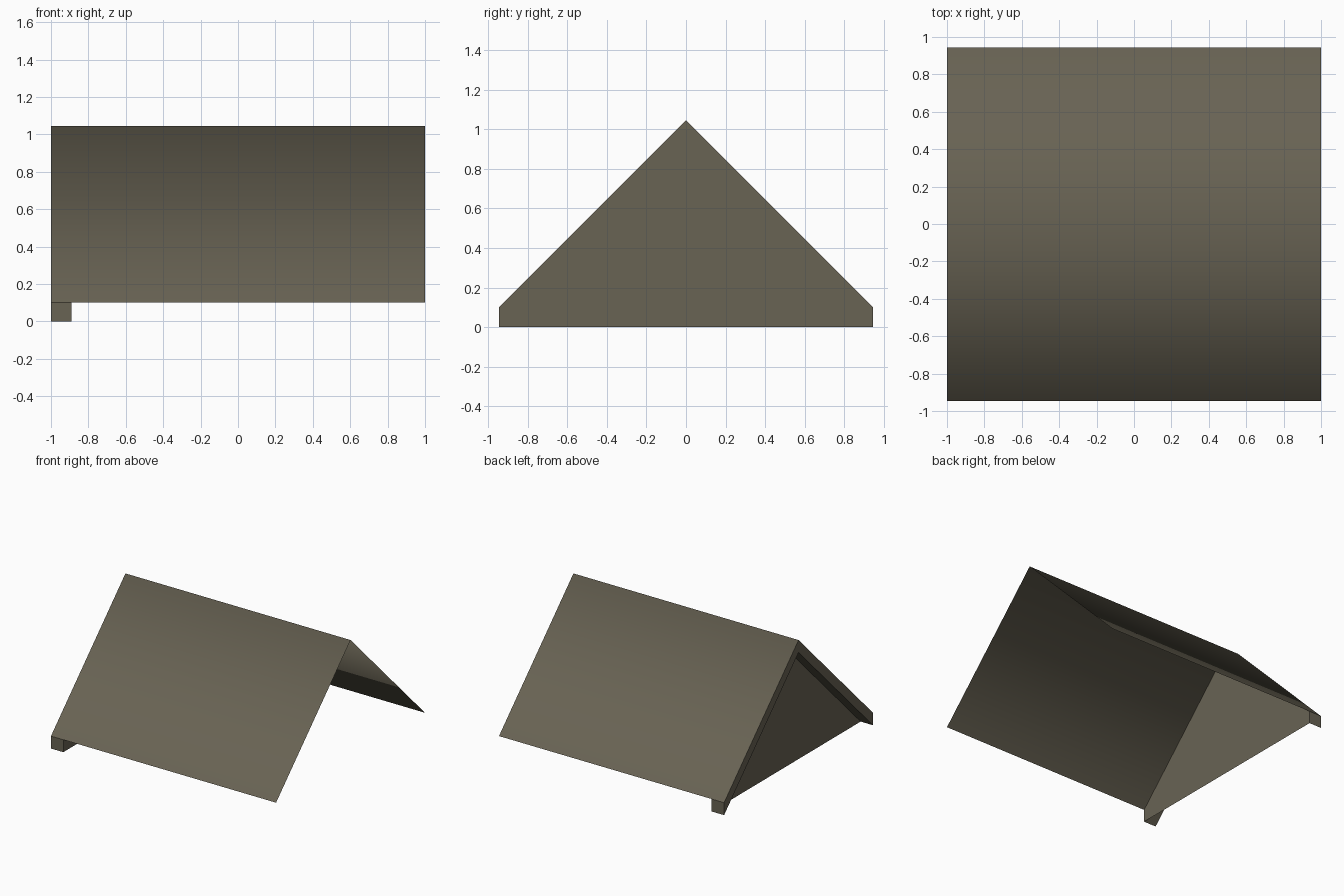
import bpy

if "Cube" in bpy.data.objects:
    bpy.data.objects.remove(bpy.data.objects["Cube"])

HALF_Y, RISE, DEPTH = 0.945, 0.945, 0.10      # half span, ridge rise, rafter depth
X0, X1, X_IN = -1.0, 1.0, -0.89               # gable end, open end, back of rafters

mat = bpy.data.materials.new("weathered grey brown")
mat.diffuse_color = (0.14, 0.125, 0.088, 1)
mat.use_nodes = True
mat.node_tree.nodes["Principled BSDF"].inputs["Base Color"].default_value = mat.diffuse_color


def add_part(name, verts, faces, smooth=False):
    mesh = bpy.data.meshes.new(name)
    mesh.from_pydata(verts, [], faces)
    mesh.polygons.foreach_set("use_smooth", [smooth] * len(mesh.polygons))
    mesh.materials.append(mat)
    mesh.update()
    obj = bpy.data.objects.new(name, mesh)
    bpy.context.collection.objects.link(obj)
    return obj


def chevron(x, z):
    """Front eave, ridge, back eave at one x, starting at height z."""
    return [(x, -HALF_Y, z), (x, 0, z + RISE), (x, HALF_Y, z)]


# Roof sheet: two thin slopes with normals blended over the ridge
add_part("roof_slopes", chevron(X0, DEPTH) + chevron(X1, DEPTH),
         [(0, 3, 4, 1), (1, 4, 5, 2)], smooth=True)

# Rafter trim under the roof at the gable end (its top is the roof itself)
add_part("gable_rafters",
         chevron(X0, DEPTH) + chevron(X0, 0) + chevron(X_IN, DEPTH) + chevron(X_IN, 0),
         [(0, 1, 4, 3), (1, 2, 5, 4),          # outer faces
          (6, 9, 10, 7), (7, 10, 11, 8),       # inner faces
          (3, 4, 10, 9), (4, 5, 11, 10),       # undersides
          (0, 3, 9, 6), (2, 8, 11, 5)])        # eave ends

# Recessed triangular gable wall
add_part("gable_wall", chevron(X_IN, 0), [(0, 1, 2)])
